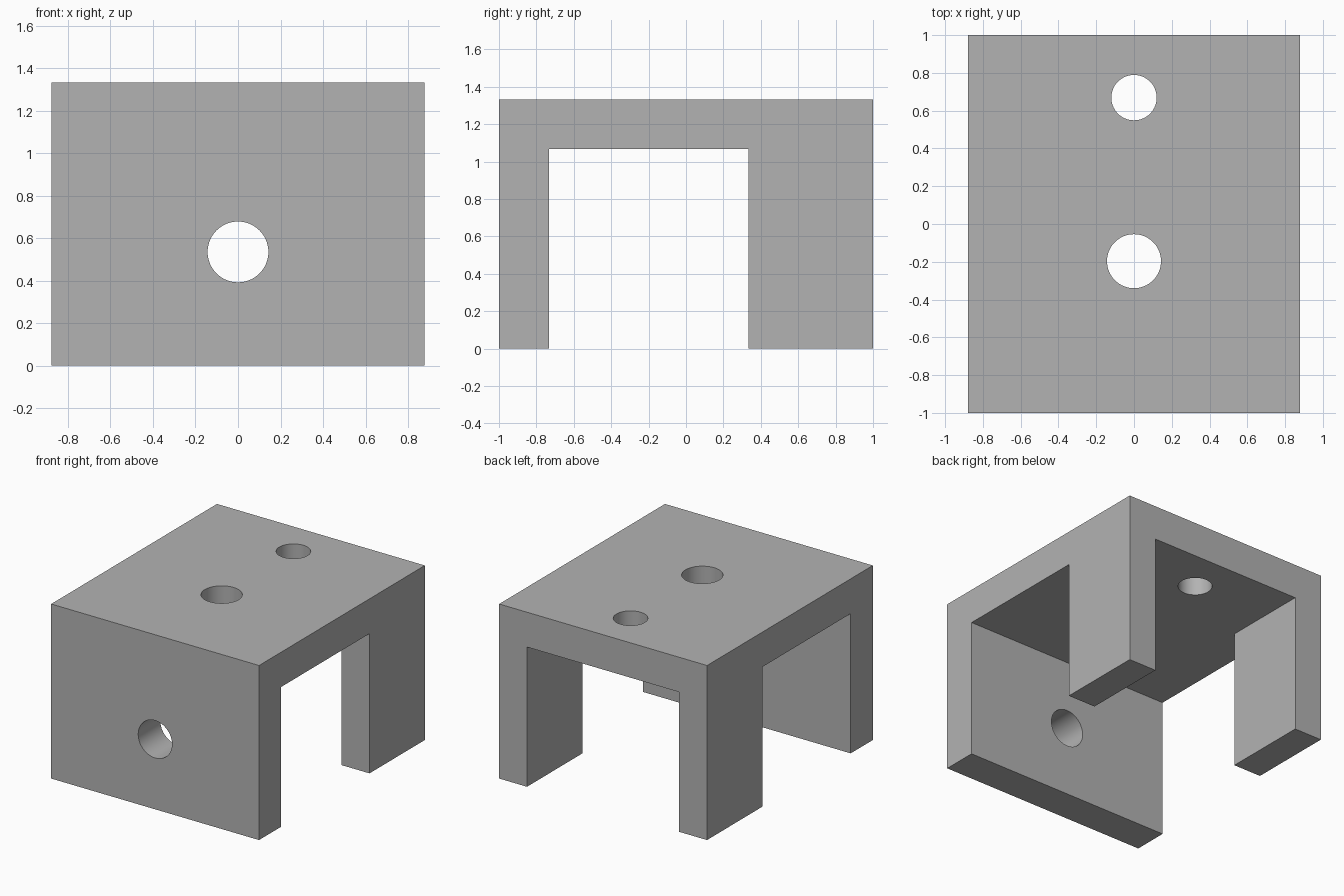
import bpy
import math

if "Cube" in bpy.data.objects:
    bpy.data.objects.remove(bpy.data.objects["Cube"])

W, H = 0.878, 1.333          # half width, height
INNER_X = 0.643              # inner face of the back legs


def box(name, x0, x1, y0, y1, z0, z1):
    bpy.ops.mesh.primitive_cube_add(
        size=1, location=((x0 + x1) / 2, (y0 + y1) / 2, (z0 + z1) / 2))
    ob = bpy.context.object
    ob.name = name
    ob.scale = (x1 - x0, y1 - y0, z1 - z0)
    bpy.ops.object.transform_apply(location=True, rotation=False, scale=True)
    return ob


def rod(name, location, radius, rotation=(0, 0, 0)):
    bpy.ops.mesh.primitive_cylinder_add(
        vertices=64, radius=radius, depth=0.6, location=location, rotation=rotation)
    bpy.context.object.name = name
    return bpy.context.object


# Solid block that becomes the bracket
bracket = box("bracket", -W, W, -1, 1, 0, H)

cutters = [
    # Channel from side to side, between front wall and back legs
    box("side_channel_cutter", -1.2, 1.2, -0.733, 0.333, -0.2, 1.067),
    # Opening between the two back legs
    box("back_opening_cutter", -INNER_X, INNER_X, 0.0, 1.2, -0.2, 1.067),
    # Round holes through the top plate and the front wall
    rod("top_middle_hole_cutter", (0, -0.197, 1.2), 0.143),
    rod("top_back_hole_cutter", (0, 0.669, 1.2), 0.12),
    rod("front_hole_cutter", (0, -0.87, 0.535), 0.143, (math.pi / 2, 0, 0)),
]

bpy.context.view_layer.objects.active = bracket
for cutter in cutters:
    mod = bracket.modifiers.new(cutter.name, "BOOLEAN")
    mod.operation = "DIFFERENCE"
    mod.solver = "EXACT"
    mod.object = cutter
    bpy.ops.object.modifier_apply(modifier=mod.name)
for cutter in cutters:
    bpy.data.objects.remove(cutter, do_unlink=True)

# Plain grey finish, smooth hole walls with sharp rims
grey = bpy.data.materials.new("grey")
grey.diffuse_color = (0.45, 0.45, 0.45, 1)
grey.use_nodes = True
grey.node_tree.nodes["Principled BSDF"].inputs["Base Color"].default_value = grey.diffuse_color
bracket.data.materials.clear()
bracket.data.materials.append(grey)
bpy.ops.object.select_all(action="DESELECT")
bracket.select_set(True)
bpy.ops.object.shade_smooth_by_angle(angle=math.radians(30))
